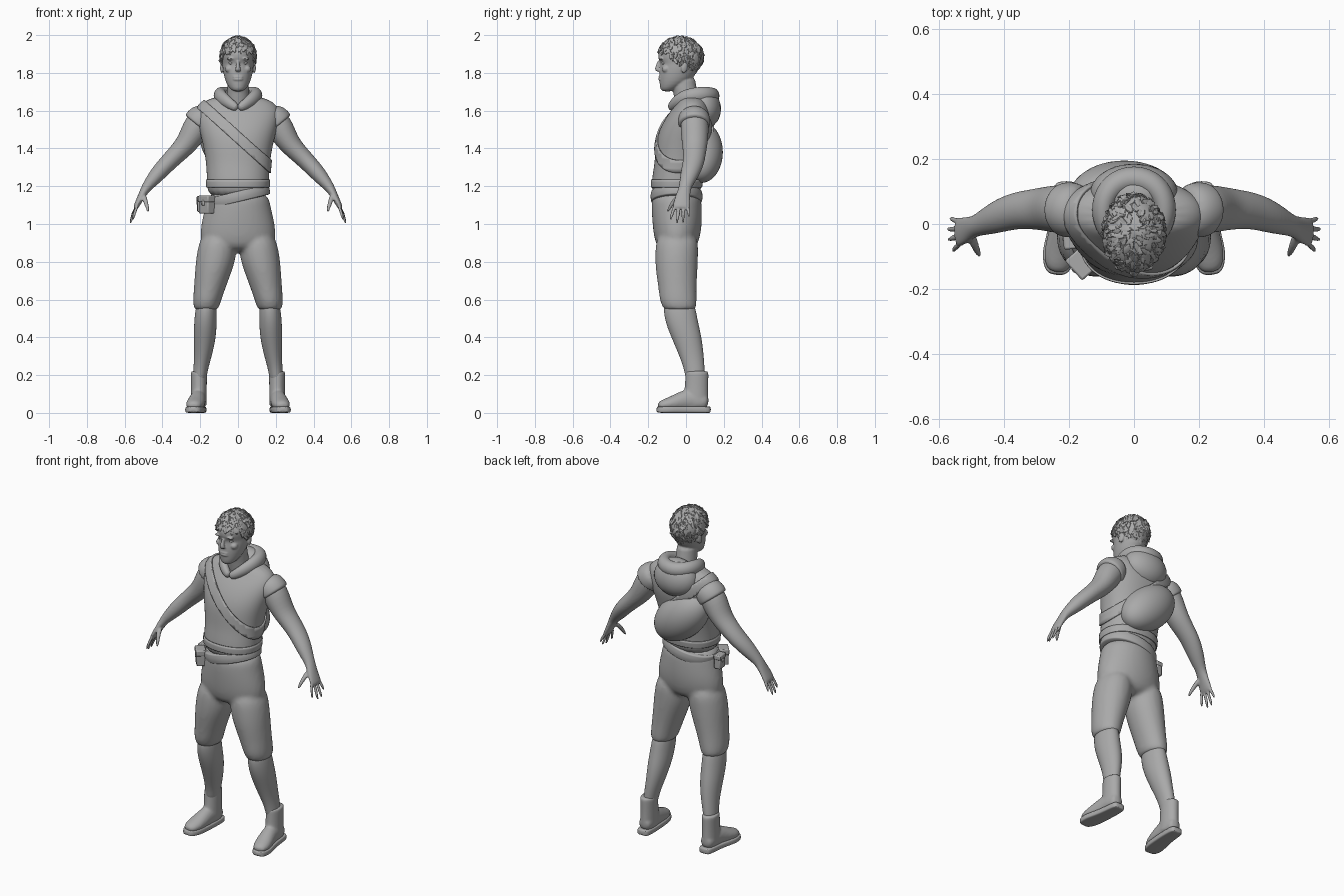
import bpy, bmesh, math, random
from mathutils import Vector, Matrix, Euler

random.seed(4)
if "Cube" in bpy.data.objects:
    bpy.data.objects.remove(bpy.data.objects["Cube"])

grey = bpy.data.materials.new("plain_grey")
grey.use_nodes = True
grey.diffuse_color = (0.4, 0.4, 0.4, 1)
grey.node_tree.nodes["Principled BSDF"].inputs["Base Color"].default_value = (0.4, 0.4, 0.4, 1)
X, Y, Z = Vector((1, 0, 0)), Vector((0, 1, 0)), Vector((0, 0, 1))


def tube(bm, rows, side=Y, flat=False, n=16, power=2.0):
    """Skin rings (x, y, z, a, b) along a path; b is the half size along side."""
    pts = [Vector(r[:3]) for r in rows]
    rings = []
    for i, (p, r) in enumerate(zip(pts, rows)):
        t = Z if flat else (pts[min(i + 1, len(pts) - 1)] - pts[max(i - 1, 0)]).normalized()
        v = (side - t * side.dot(t)).normalized()
        u = v.cross(t)
        ring = []
        for k in range(n):
            c, s = math.cos(math.tau * k / n), math.sin(math.tau * k / n)
            c = math.copysign(abs(c) ** (2 / power), c) * 1.025
            s = math.copysign(abs(s) ** (2 / power), s) * 1.025
            ring.append(bm.verts.new(p + u * r[3] * c + v * r[4] * s))
        rings.append(ring)
    for a, b in zip(rings, rings[1:]):
        for k in range(n):
            bm.faces.new((a[k], a[(k + 1) % n], b[(k + 1) % n], b[k]))
    bm.faces.new(rings[0][::-1])
    bm.faces.new(rings[-1])


def ball(bm, center, size, rot=(0, 0, 0), detail=3):
    m = Matrix.Translation(center) @ Euler(rot).to_matrix().to_4x4() @ Matrix.Diagonal((*size, 1))
    return bmesh.ops.create_icosphere(bm, subdivisions=detail, radius=1, matrix=m)["verts"]


def finish(name, bm, mirror=False, subsurf=2, voxel=0, angle=60):
    bmesh.ops.recalc_face_normals(bm, faces=bm.faces[:])
    mesh = bpy.data.meshes.new(name)
    bm.to_mesh(mesh)
    bm.free()
    ob = bpy.data.objects.new(name, mesh)
    bpy.context.collection.objects.link(ob)
    mesh.materials.append(grey)
    if subsurf:
        ob.modifiers.new("Subdivision", "SUBSURF").levels = subsurf
        ob.modifiers["Subdivision"].render_levels = subsurf
    if mirror:
        ob.modifiers.new("Mirror", "MIRROR").use_clip = False
        ob.modifiers["Mirror"].use_mirror_merge = False
    if voxel:
        remesh = ob.modifiers.new("Blend", "REMESH")
        remesh.mode, remesh.voxel_size, remesh.use_smooth_shade = "VOXEL", voxel, True
        ob.modifiers.new("Soften", "SMOOTH").iterations = 4
    for other in bpy.context.selected_objects:
        other.select_set(False)
    ob.select_set(True)
    bpy.context.view_layer.objects.active = ob
    bpy.ops.object.shade_smooth_by_angle(angle=math.radians(angle))
    return ob


# Sleeveless top
bm = bmesh.new()
tube(bm, [(0, -.05, 1.13, .16, .125), (0, -.052, 1.22, .162, .132), (0, -.035, 1.32, .165, .128),
          (0, -.022, 1.42, .182, .138), (0, 0, 1.5, .203, .14), (0, .022, 1.58, .22, .118),
          (0, .035, 1.635, .205, .085), (0, .03, 1.68, .12, .06)], flat=True, n=20, power=2.2)
top = finish("sleeveless_top", bm)


def band(name, point, normal, half, thick):
    """A strip of cloth cut from the surface of the top."""
    bm = bmesh.new()
    bm.from_object(top, bpy.context.evaluated_depsgraph_get())
    normal = Vector(normal).normalized()
    for sign in (1, -1):
        bmesh.ops.bisect_plane(bm, geom=bm.verts[:] + bm.edges[:] + bm.faces[:], clear_outer=True,
                               plane_co=Vector(point) + normal * half * sign, plane_no=normal * sign)
    ob = finish(name, bm, subsurf=0)
    solid = ob.modifiers.new("Thickness", "SOLIDIFY")
    solid.thickness, solid.offset = thick, 1


band("chest_strap", (-.02, 0, 1.475), (.67, 0, .74), .027, .009)
band("top_hem", (0, 0, 1.215), (0, 0, 1), .02, .006)

# Slanted belt
bm = bmesh.new()
tube(bm, [(0, 0, h, .172 - abs(h) / 5, .138 - abs(h) / 5) for h in (-.03, -.025, 0, .025, .03)], flat=True, n=20)
belt = finish("belt", bm)
belt.location, belt.rotation_euler = (0, -.05, 1.145), (0, -.24, 0)

# Belt pouches with flaps
for name, x, y, turn, size in (("front_pouch", -.165, -.125, -.85, 1), ("side_pouch", -.195, -.045, -1.5, .8)):
    bm = bmesh.new()
    for w, d, h, up in ((.075, .05, .09, 0), (.081, .056, .035, .033), (.02, .062, .03, .012)):
        m = Matrix.Translation((0, 0, up)) @ Matrix.Diagonal((w, d, h, 1))
        bmesh.ops.create_cube(bm, size=size, matrix=m)
    pouch = finish(name, bm, subsurf=0, angle=30)
    pouch.location, pouch.rotation_euler = (x, y, 1.1), (0, 0, turn)
    bevel = pouch.modifiers.new("Bevel", "BEVEL")
    bevel.width, bevel.segments = .006, 2

# Sling bag across the back
bm = bmesh.new()
ball(bm, (-.03, .08, 1.38), (.2, .115, .125), (0, .73, 0), 4)
finish("sling_bag", bm, subsurf=0)

# Hood: rolled collar and hanging back
bm = bmesh.new()
half = [(0, -.085, 1.61, .02, .022), (.05, -.062, 1.64, .025, .03), (.092, -.01, 1.672, .033, .04),
        (.1, .06, 1.685, .037, .042), (.07, .12, 1.685, .042, .042)]
loop = half + [(0, .145, 1.675, .045, .045)] + [(-r[0], *r[1:]) for r in reversed(half)]
tube(bm, loop, side=Z, n=12)
finish("hood_collar", bm)
bm = bmesh.new()
ball(bm, (0, .095, 1.615), (.135, .09, .11), (.15, 0, 0))
finish("hood_back", bm, subsurf=0)

# Neck and head
bm = bmesh.new()
tube(bm, [(0, .02, 1.58, .075, .07), (0, .005, 1.66, .06, .064), (0, -.01, 1.72, .056, .064),
          (0, -.02, 1.8, .058, .068)], flat=True)
tube(bm, [(0, -.1, 1.7, .026, .03), (0, -.085, 1.722, .048, .052), (0, -.058, 1.755, .066, .082),
          (0, -.045, 1.795, .076, .096), (0, -.034, 1.83, .081, .102), (0, -.03, 1.852, .081, .102),
          (0, -.032, 1.876, .084, .117), (0, -.03, 1.92, .086, .116), (0, -.03, 1.96, .07, .09),
          (0, -.03, 1.98, .03, .04)], flat=True, n=20)
# nose, lips and chin
tube(bm, [(0, -.142, 1.868, .008, .008), (0, -.148, 1.84, .01, .012), (0, -.155, 1.818, .017, .014),
          (0, -.144, 1.806, .016, .012)], flat=True, n=8)
for z, s in ((1.778, .01), (1.766, .012)):
    ball(bm, (0, -.136, z), (.027, s, .007))
ball(bm, (0, -.118, 1.727), (.026, .02, .018))
for sx in (-1, 1):
    ball(bm, (sx * .036, -.132, 1.876), (.026, .013, .008), (0, sx * .12, 0))
    ball(bm, (sx * .047, -.106, 1.82), (.022, .022, .02))
    ball(bm, (sx * .084, -.008, 1.83), (.01, .018, .032), (-.2, 0, sx * .3))
finish("head", bm, subsurf=1, voxel=.0045)
bm = bmesh.new()
for sx in (-1, 1):
    ball(bm, (sx * .034, -.117, 1.852), (.016, .012, .008))
finish("eyes", bm, subsurf=0)


# Hair: cap above a slanted hairline, covered in rough locks
def hairline(y):
    return 1.845 - (y + .03) * .6


bm = bmesh.new()
cap = ball(bm, (0, -.03, 1.885), (.094, .12, .107), detail=4)
bmesh.ops.delete(bm, geom=[v for v in cap if v.co.z < hairline(v.co.y)], context="VERTS")
for i in range(420):
    d = Vector([random.gauss(0, 1) for _ in range(3)]).normalized()
    p = Vector((d.x * .094, d.y * .12 - .03, d.z * .105 + 1.885))
    if p.z < hairline(p.y):
        continue
    lean = Euler((random.uniform(-.35, .35), random.uniform(-.35, .35), random.uniform(-.6, .6)))
    m = Matrix.Translation(p) @ d.to_track_quat("Z", "Y").to_matrix().to_4x4() @ lean.to_matrix().to_4x4()
    bmesh.ops.create_icosphere(bm, subdivisions=1, radius=1, matrix=m @ Matrix.Diagonal((.01, .024, .006, 1)))
finish("hair", bm, subsurf=0, angle=40)

# Arms with hands
bm = bmesh.new()
tube(bm, [(.17, .045, 1.575, .06, .065), (.215, .045, 1.525, .077, .077), (.268, .047, 1.427, .058, .068),
          (.32, .045, 1.375, .051, .06), (.37, .04, 1.325, .046, .056), (.42, .022, 1.272, .043, .05),
          (.463, .003, 1.22, .033, .038), (.49, -.007, 1.187, .025, .031), (.515, -.018, 1.14, .018, .04),
          (.538, -.025, 1.095, .015, .046), (.545, -.025, 1.08, .01, .042)])
for y0, y1, tip, x in ((-.06, -.082, 1.018, .555), (-.037, -.048, 1, .568), (-.014, -.016, 1.004, .57), (.008, .016, 1.035, .562)):
    tube(bm, [(.532, y0, 1.1, .009, .01), ((x + .54) / 2, (y0 + y1) / 2, (tip + 1.1) / 2, .009, .01),
              (x, y1, tip + .012, .007, .008), (x + .002, y1, tip, .004, .004)], n=8)
tube(bm, [(.5, -.03, 1.155, .012, .016), (.49, -.065, 1.12, .013, .014), (.48, -.085, 1.09, .01, .011),
          (.474, -.1, 1.06, .006, .006)], side=X, n=8)
finish("arms", bm, mirror=True, voxel=.0055)

# Armhole edges
bm = bmesh.new()
tube(bm, [(.15, .042, 1.578, .06, .07), (.185, .043, 1.558, .084, .085), (.212, .044, 1.53, .085, .084),
          (.218, .044, 1.522, .078, .078)])
finish("armholes", bm, mirror=True)

# Knee-length shorts
bm = bmesh.new()
tube(bm, [(0, -.05, 1.18, .157, .125), (0, -.05, 1.1, .168, .132), (0, -.046, 1, .194, .13),
          (0, -.048, .91, .2, .118), (0, -.05, .85, .16, .085)], flat=True, n=20)
tube(bm, [(.1, -.045, .97, .09, .11), (.112, -.05, .84, .108, .114), (.13, -.05, .75, .097, .11),
          (.15, -.045, .66, .083, .1), (.163, -.042, .6, .075, .098), (.168, -.035, .56, .068, .09),
          (.169, -.032, .54, .056, .078)], flat=True)
finish("shorts", bm, mirror=True, voxel=.012)

# Lower legs
bm = bmesh.new()
tube(bm, [(.165, -.04, .62, .05, .08), (.172, -.03, .5, .06, .088), (.175, .003, .4, .059, .08),
          (.185, .03, .3, .046, .064), (.2, .047, .22, .037, .052), (.205, .05, .15, .035, .05)], flat=True)
finish("lower_legs", bm, mirror=True)

# Boots: shaft, cuff, foot and sole
bm = bmesh.new()
tube(bm, [(.207, .058, .222, .036, .052), (.207, .058, .218, .043, .061), (.207, .058, .2, .043, .061),
          (.207, .055, .12, .041, .062), (.208, .05, .05, .043, .07), (.208, .05, .03, .04, .066)], flat=True)
tube(bm, [(.207, .118, .055, .03, .03), (.207, .09, .06, .05, .041), (.21, .02, .07, .062, .042),
          (.217, -.03, .06, .05, .045), (.227, -.085, .047, .036, .05), (.235, -.13, .04, .027, .04),
          (.237, -.148, .035, .014, .022)], side=X)
finish("boots", bm, mirror=True, voxel=.007)
bm = bmesh.new()
tube(bm, [(.207, .132, .017, .017, .026), (.207, .115, .017, .017, .04), (.21, .04, .017, .017, .043),
          (.218, -.03, .017, .017, .047), (.229, -.09, .017, .017, .053), (.236, -.135, .017, .017, .042),
          (.238, -.157, .019, .015, .024)], side=X, power=5)
finish("boot_soles", bm, mirror=True, angle=35)
